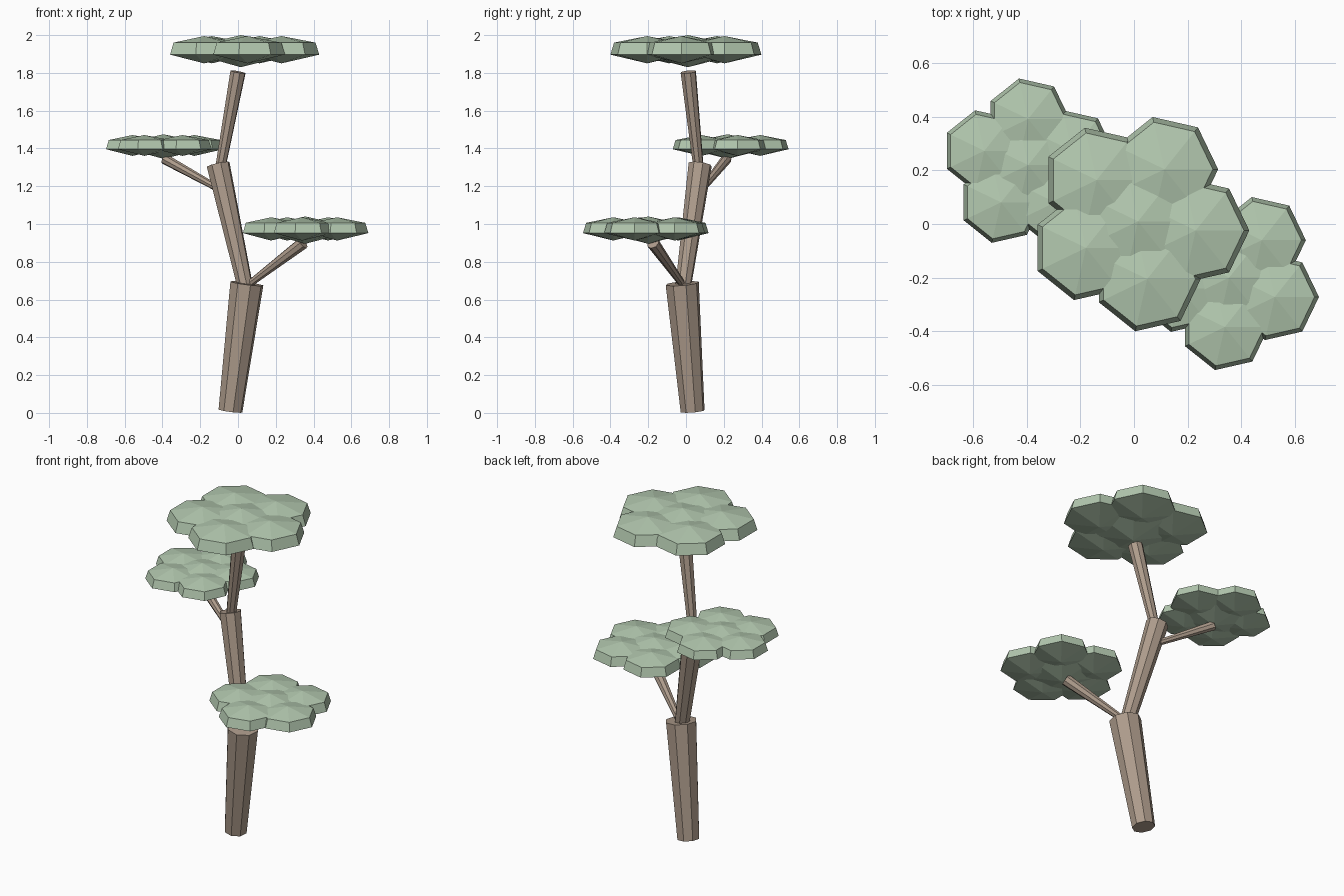
import bpy, bmesh
from math import sin, cos, pi, radians
from mathutils import Vector, Matrix

if "Cube" in bpy.data.objects:
    bpy.data.objects.remove(bpy.data.objects["Cube"])


def material(name, rgb):
    m = bpy.data.materials.new(name)
    m.diffuse_color = (*rgb, 1)
    m.use_nodes = True
    m.node_tree.nodes["Principled BSDF"].inputs["Base Color"].default_value = m.diffuse_color
    return m


BARK = material("bark", (0.42, 0.33, 0.26))
LEAF = material("leaf", (0.45, 0.58, 0.43))


def finish(bm, name, mat):
    bmesh.ops.recalc_face_normals(bm, faces=bm.faces)
    me = bpy.data.meshes.new(name)
    bm.to_mesh(me)
    bm.free()
    me.materials.append(mat)
    ob = bpy.data.objects.new(name, me)
    bpy.context.collection.objects.link(ob)


# Flared eight-sided limb between two points
def limb(name, a, b, r1, r2):
    a, b = Vector(a), Vector(b)
    d = b - a
    rot = d.to_track_quat('Z', 'Y').to_matrix().to_4x4()
    bm = bmesh.new()
    bmesh.ops.create_cone(bm, cap_ends=True, segments=8, radius1=r1, radius2=r2,
                          depth=d.length, matrix=Matrix.Translation((a + b) / 2) @ rot)
    finish(bm, name, BARK)


# Seven-sided flattened leaf puff
def puff(bm, x, y, r, z0, z1):
    h = z1 - z0

    def ring(k, f):
        return [bm.verts.new((x + k * r * cos(2 * pi * i / 7),
                              y + k * r * sin(2 * pi * i / 7), z0 + f * h))
                for i in range(7)]
    low, high = ring(1, 0.32), ring(0.9, 0.76)
    bottom, top = bm.verts.new((x, y, z0)), bm.verts.new((x, y, z1))
    for i in range(7):
        j = (i + 1) % 7
        bm.faces.new((bottom, low[j], low[i]))
        bm.faces.new((low[i], low[j], high[j], high[i]))
        bm.faces.new((high[i], high[j], top))


# Leaf pad: one central puff ringed by five more
def pad(name, x, y, z0, z1, r, spread, start):
    bm = bmesh.new()
    h = z1 - z0
    puff(bm, x, y, r * 1.08, z0, z1)
    for k in range(5):
        t = radians(start + 72 * k)
        puff(bm, x + spread * cos(t), y + spread * sin(t), r,
             z0 + 0.12 * h, z1 - 0.03 * h)
    finish(bm, name, LEAF)


limb("lower_trunk", (-0.04, 0.035, 0.01), (0.047, -0.02, 0.685), 0.065, 0.09)
limb("middle_trunk", (0.04, -0.016, 0.66), (-0.105, 0.075, 1.315), 0.042, 0.063)
limb("upper_trunk", (-0.093, 0.066, 1.30), (0.0, 0.012, 1.805), 0.028, 0.042)
limb("right_branch", (0.05, -0.015, 0.675), (0.345, -0.175, 0.9), 0.018, 0.034)
limb("left_branch", (-0.10, 0.085, 1.185), (-0.39, 0.215, 1.345), 0.018, 0.028)

pad("top_leaves", 0.015, 0.01, 1.83, 2.0, 0.2, 0.218, -9)
pad("right_leaves", 0.355, -0.2, 0.895, 1.04, 0.165, 0.185, -23)
pad("left_leaves", -0.395, 0.22, 1.345, 1.475, 0.155, 0.172, 18)
